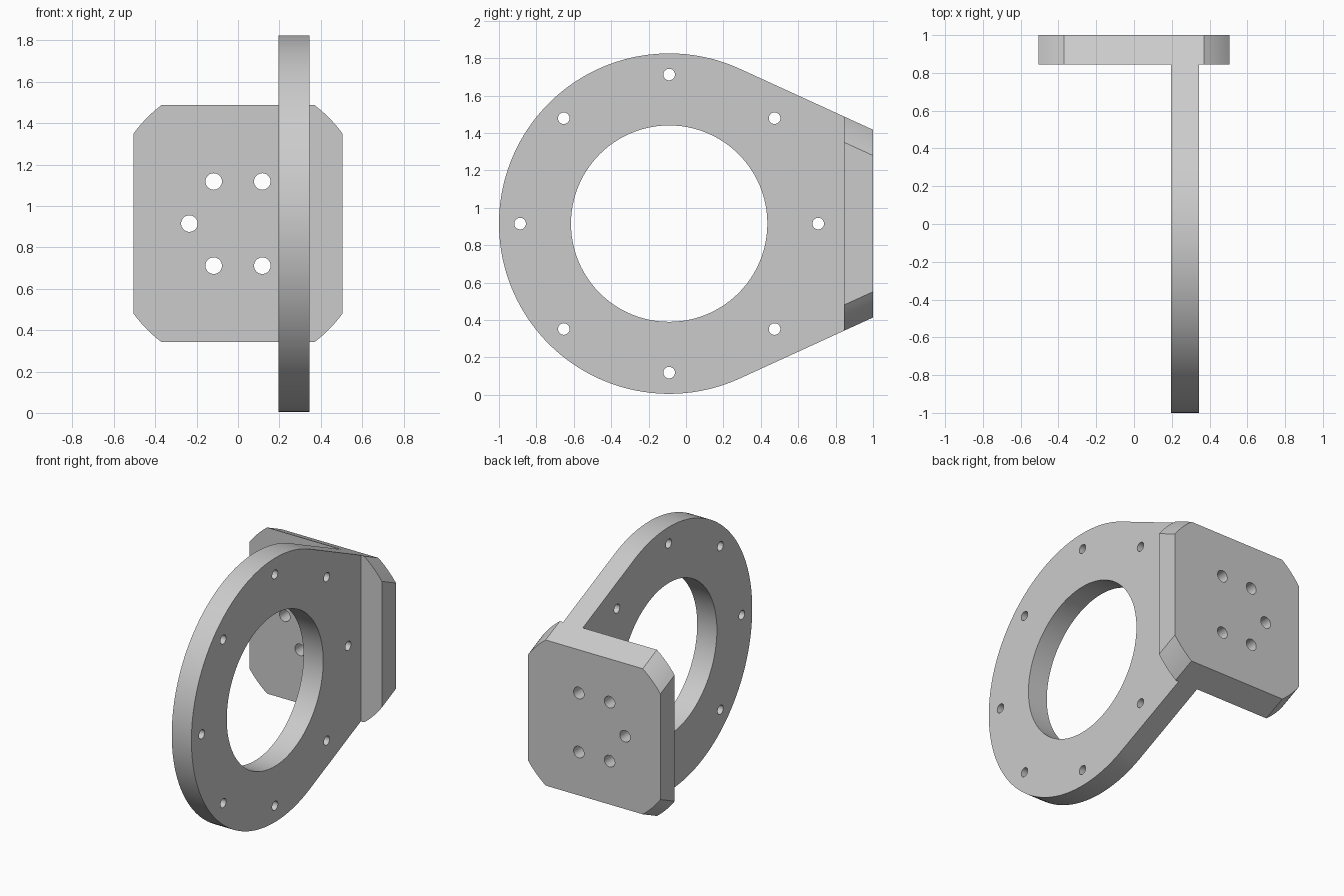
import bpy, bmesh
from math import cos, sin, pi, radians, atan2, hypot
from mathutils import Matrix

if "Cube" in bpy.data.objects:
    bpy.data.objects.remove(bpy.data.objects["Cube"], do_unlink=True)

grey = bpy.data.materials.new("light_grey")
grey.use_nodes = True
colour = (0.6, 0.6, 0.6, 1)
grey.diffuse_color = colour
grey.node_tree.nodes["Principled BSDF"].inputs["Base Color"].default_value = colour

MID_Z = 0.915      # height of the shared centre line
RING_Y = -0.09     # ring centre
RING_R = 0.91
JOIN_Y = 0.845     # where the ring arm meets the mounting plate
TANGENT = radians(65.4)


def arc(radius, start, end, steps, cx=0, cy=0):
    angles = [start + (end - start) * i / steps for i in range(steps + 1)]
    return [(cx + radius * cos(a), cy + radius * sin(a)) for a in angles]


def circle(radius, cx=0, cy=0, steps=32):
    return arc(radius, 0, 2 * pi, steps, cx, cy)[:-1]


def slab(name, loops, thickness, placement, adjust=None):
    """Fill an outline with holes, give it thickness and place it."""
    curve = bpy.data.curves.new(name + "_outline", "CURVE")
    curve.dimensions = "2D"
    curve.fill_mode = "BOTH"
    curve.extrude = thickness / 2
    for loop in loops:
        spline = curve.splines.new("POLY")
        spline.points.add(len(loop) - 1)
        for point, (u, v) in zip(spline.points, loop):
            point.co = (u, v, 0, 1)
        spline.use_cyclic_u = True
    helper = bpy.data.objects.new(name + "_outline", curve)
    bpy.context.collection.objects.link(helper)
    graph = bpy.context.evaluated_depsgraph_get()
    mesh = bpy.data.meshes.new_from_object(helper.evaluated_get(graph))
    bpy.data.objects.remove(helper, do_unlink=True)

    bm = bmesh.new()
    bm.from_mesh(mesh)
    bmesh.ops.remove_doubles(bm, verts=bm.verts, dist=0.0001)
    bm.transform(placement)
    if adjust:
        for vert in bm.verts:
            adjust(vert.co)
    bmesh.ops.recalc_face_normals(bm, faces=bm.faces)
    bm.to_mesh(mesh)
    bm.free()
    mesh.materials.clear()
    mesh.materials.append(grey)
    obj = bpy.data.objects.new(name, mesh)
    bpy.context.collection.objects.link(obj)
    bpy.ops.object.select_all(action="DESELECT")
    obj.select_set(True)
    bpy.context.view_layer.objects.active = obj
    bpy.ops.object.shade_smooth_by_angle(angle=radians(20))
    return obj


# Ring with a tapering arm tangent to its rim
reach = JOIN_Y - RING_Y
half_end = (RING_R - reach * cos(TANGENT)) / sin(TANGENT)
outline = arc(RING_R, TANGENT, 2 * pi - TANGENT, 96)
outline += [(reach, -half_end), (reach, half_end)]
bolts = [circle(0.031, x, y) for x, y in circle(0.797, steps=8)]
to_ring = Matrix(((0, 0, 1, 0.27), (1, 0, 0, RING_Y), (0, 1, 0, MID_Z), (0, 0, 0, 1)))
slab("ring_arm", [outline, circle(0.525, steps=96)] + bolts, 0.15, to_ring)

# Mounting plate with rounded-off corners, its ends sloping in line with the arm
WIDTH, HEIGHT = 0.505, half_end
quarter = arc(1, atan2(0.435, WIDTH), atan2(HEIGHT, 0.37), 6)
radii = hypot(WIDTH, 0.435), hypot(0.37, HEIGHT)
corner = []
for i, (u, v) in enumerate(quarter):
    r = radii[0] + (radii[1] - radii[0]) * i / 6
    corner.append((u * r, v * r))
left_side = [(-u, v) for u, v in reversed(corner)]
upper = corner + left_side
outline = upper + [(-u, -v) for u, v in upper]
holes = [circle(0.04, x, y) for x, y in circle(0.235, steps=6)[1:]]


def slope_ends(co):
    if co.y > 0.99 and hypot(co.x, co.z - MID_Z) > 0.4:
        drop = (1 - JOIN_Y) * cos(TANGENT) / sin(TANGENT)
        co.z += -drop if co.z > MID_Z else drop


to_plate = Matrix(((1, 0, 0, 0), (0, 0, 1, (1 + JOIN_Y) / 2), (0, 1, 0, MID_Z), (0, 0, 0, 1)))
slab("mounting_plate", [outline] + holes, 1 - JOIN_Y, to_plate, slope_ends)
